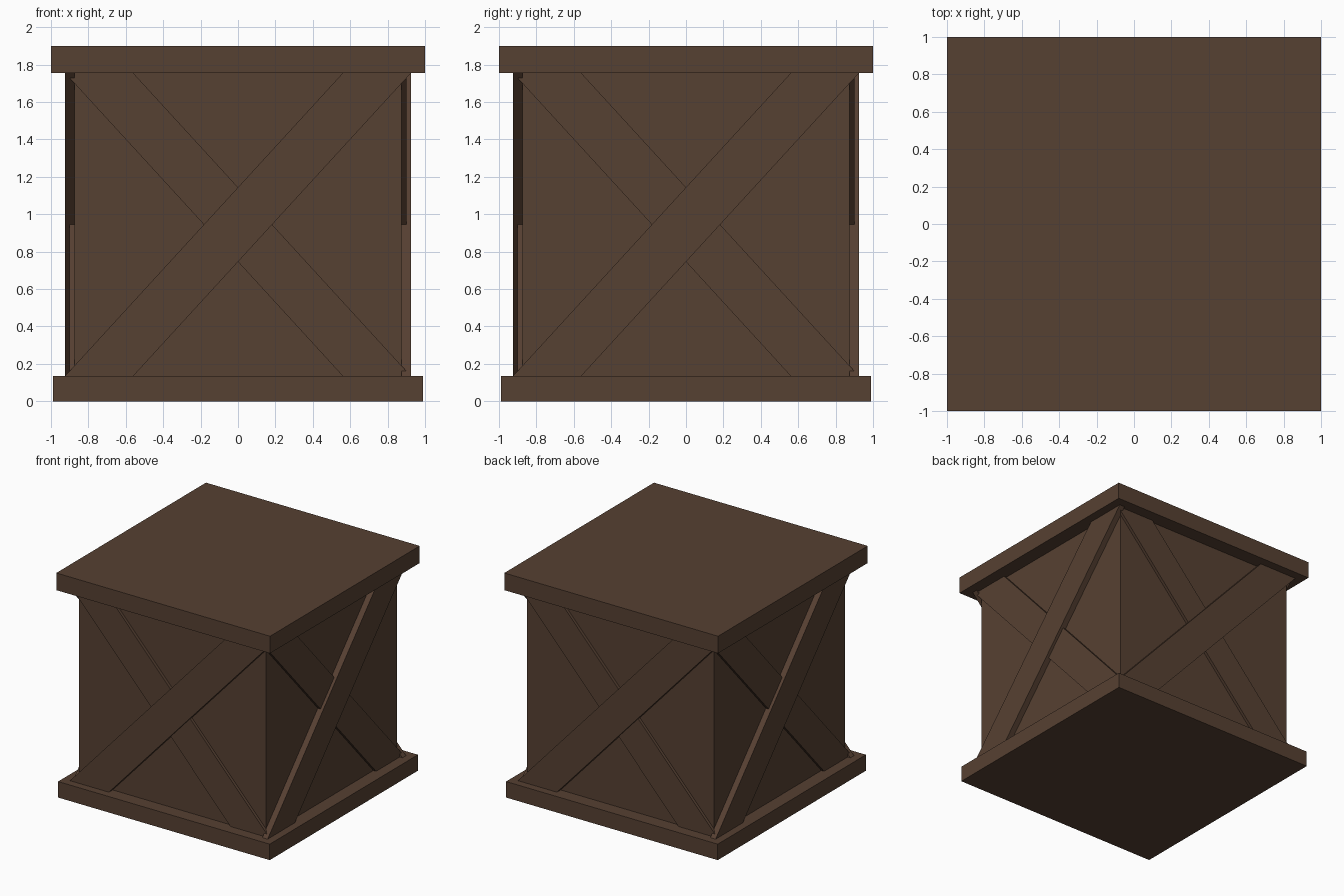
import bpy, bmesh, math
from mathutils import Matrix

if "Cube" in bpy.data.objects:
    bpy.data.objects.remove(bpy.data.objects["Cube"])

wood = bpy.data.materials.new("dark_brown_wood")
wood.diffuse_color = (0.094, 0.052, 0.032, 1)
wood.use_nodes = True
wood.node_tree.nodes["Principled BSDF"].inputs["Base Color"].default_value = wood.diffuse_color

Z0, Z1 = 0.135, 1.755      # top of base, underside of lid
BODY = 0.875               # half width of the body


def finish(name, bm):
    bmesh.ops.recalc_face_normals(bm, faces=bm.faces)
    mesh = bpy.data.meshes.new(name)
    bm.to_mesh(mesh)
    bm.free()
    mesh.materials.append(wood)
    obj = bpy.data.objects.new(name, mesh)
    bpy.context.collection.objects.link(obj)
    return obj


def slab(name, half, z0, z1):
    bm = bmesh.new()
    bmesh.ops.create_cube(bm, size=1, matrix=Matrix.Translation((0, 0, (z0 + z1) / 2))
                          @ Matrix.Diagonal((2 * half, 2 * half, z1 - z0, 1)))
    return finish(name, bm)


def brace(name, outline, front, angle):
    """Extrude a flat outline (x, z) from the body out to the given depth, then turn it to its side."""
    bm = bmesh.new()
    face = bm.faces.new([bm.verts.new((x, -front, z)) for x, z in outline])
    ext = bmesh.ops.extrude_face_region(bm, geom=[face])
    verts = [v for v in ext["geom"] if isinstance(v, bmesh.types.BMVert)]
    bmesh.ops.translate(bm, verts=verts, vec=(0, front - BODY, 0))
    bmesh.ops.rotate(bm, verts=bm.verts, matrix=Matrix.Rotation(angle, 3, 'Z'))
    return finish(name, bm)


# Base, body and lid
slab("base", 0.99, 0, Z0)
slab("body", BODY, Z0, Z1)
slab("lid", 1.0, Z1, 1.9)

# Crossed braces: the upper one is thicker and runs over the lower one
over = [(-0.925, Z0), (-0.56, Z0), (0.925, Z1), (0.56, Z1)]
under = [(-0.9, Z1), (-0.56, Z1), (0.9, Z0 + 0.027), (0.9, Z0), (0.56, Z0), (-0.9, Z1 - 0.027)]
for i, side in enumerate(("front", "right", "back", "left")):
    angle = i * math.pi / 2
    brace(side + "_upper_brace", over, 0.925, angle)
    brace(side + "_lower_brace", under, 0.9, angle)
